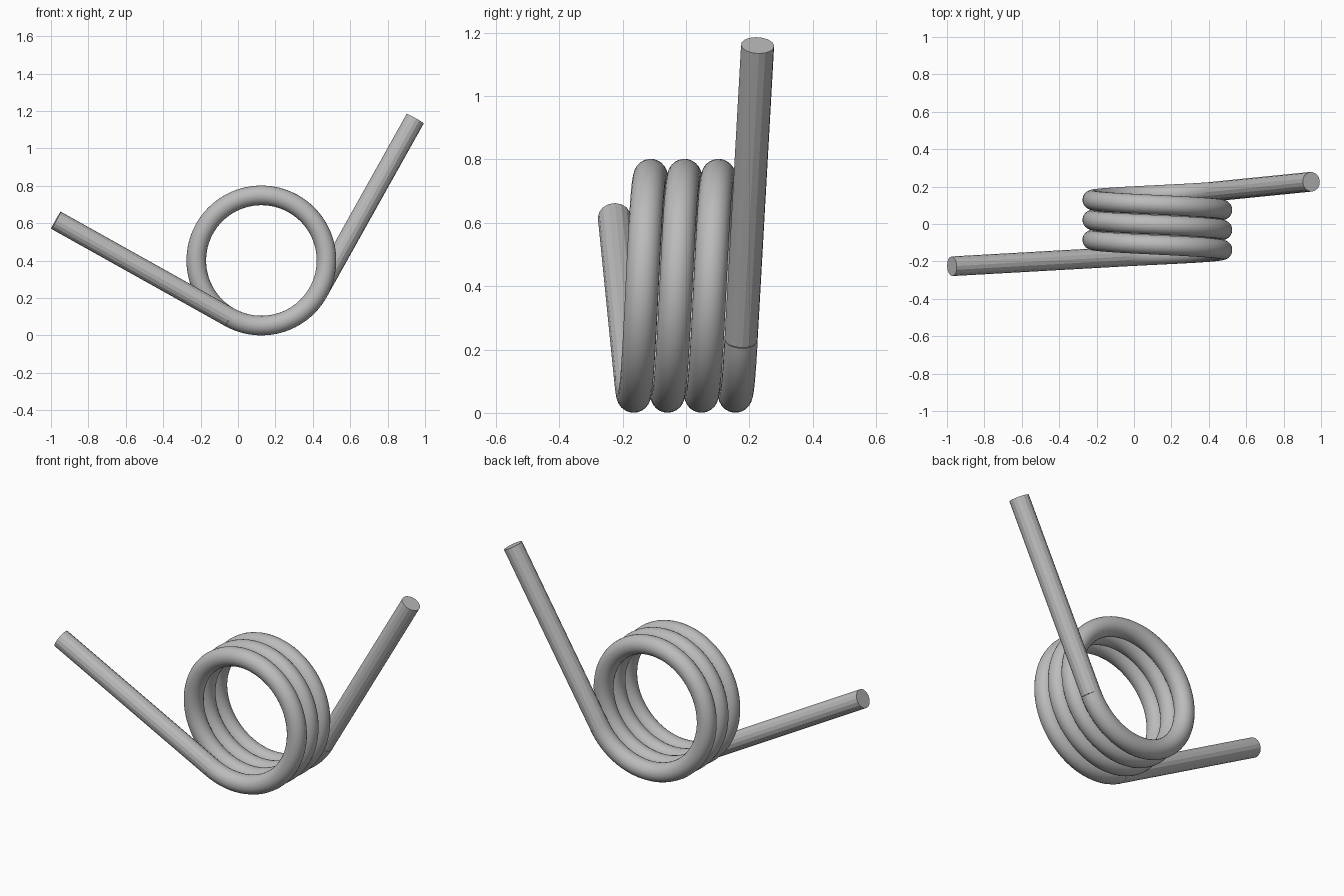
import bpy
from math import cos, sin, pi, radians
from mathutils import Vector

cube = bpy.data.objects.get("Cube")
if cube:
    bpy.data.objects.remove(cube, do_unlink=True)

CENTRE_X, CENTRE_Z = 0.125, 0.401
RADIUS, WIRE = 0.348, 0.0525
PITCH, TURNS = 0.107, 3.25
START = radians(240.8)
LEG = 1.065

steel = bpy.data.materials.new("grey_steel")
steel.use_nodes = True
grey = (0.5, 0.5, 0.5, 1)
steel.diffuse_color = grey
steel.node_tree.nodes["Principled BSDF"].inputs["Base Color"].default_value = grey


def helix(turn):
    """Point on the wire's centre line after a number of turns."""
    a = START + 2 * pi * turn
    return Vector((CENTRE_X + RADIUS * cos(a), (turn - TURNS / 2) * PITCH,
                   CENTRE_Z + RADIUS * sin(a)))


def tangent(turn):
    a = START + 2 * pi * turn
    return Vector((-sin(a), PITCH / (2 * pi * RADIUS), cos(a))).normalized()


def wire(name, points, resolution, caps):
    """Round wire swept along points, turned into a mesh."""
    curve = bpy.data.curves.new(name, 'CURVE')
    curve.dimensions = '3D'
    curve.bevel_depth = WIRE
    curve.bevel_resolution = resolution
    curve.use_fill_caps = caps
    spline = curve.splines.new('POLY')
    spline.points.add(len(points) - 1)
    for p, co in zip(spline.points, points):
        p.co = (*co, 1)
    obj = bpy.data.objects.new(name, curve)
    bpy.context.collection.objects.link(obj)
    bpy.ops.object.select_all(action='DESELECT')
    obj.select_set(True)
    bpy.context.view_layer.objects.active = obj
    bpy.ops.object.convert(target='MESH')
    obj = bpy.context.object
    obj.name = name
    obj.data.materials.clear()
    obj.data.materials.append(steel)
    return obj


# Smooth coil
steps = int(TURNS * 96)
coil = wire("coil", [helix(TURNS * i / steps) for i in range(steps + 1)], 10, False)
bpy.ops.object.shade_smooth()

# Straight faceted legs, leaving the coil along its tangents
for name, turn, side in (("right_leg", 0, -1), ("left_leg", TURNS, 1)):
    root = helix(turn)
    leg = wire(name, [root, root + side * LEG * tangent(turn)], 6, True)
    bpy.ops.object.shade_flat()
